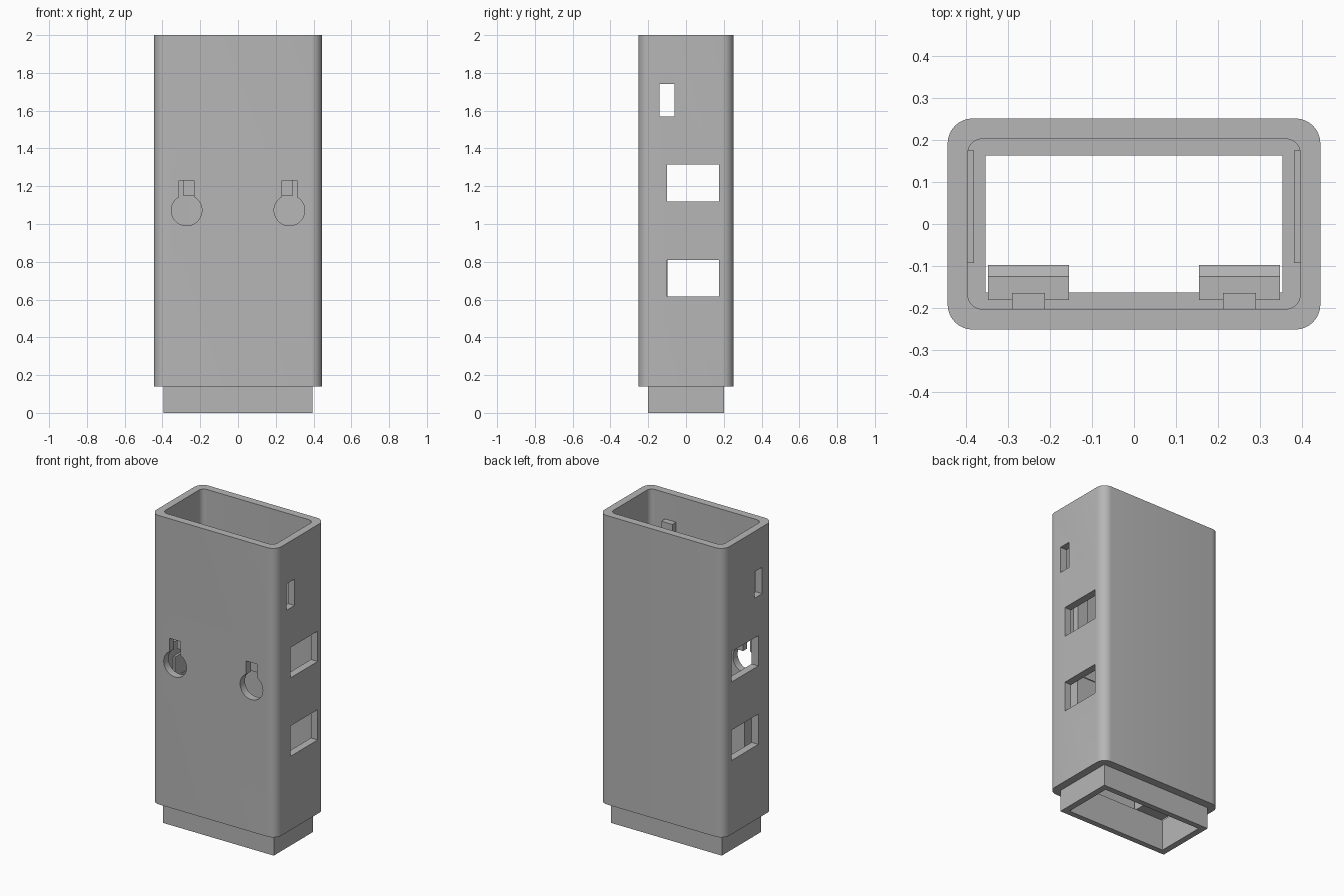
import bpy
import bmesh
import math

cube = bpy.data.objects.get("Cube")
if cube:
    bpy.data.objects.remove(cube, do_unlink=True)

GREY = (0.47, 0.47, 0.47, 1)
plastic = bpy.data.materials.new("grey_plastic")
plastic.use_nodes = True
plastic.diffuse_color = GREY
plastic.node_tree.nodes["Principled BSDF"].inputs["Base Color"].default_value = GREY


def finish(name, bm):
    bmesh.ops.recalc_face_normals(bm, faces=bm.faces)
    mesh = bpy.data.meshes.new(name)
    bm.to_mesh(mesh)
    bm.free()
    mesh.materials.append(plastic)
    obj = bpy.data.objects.new(name, mesh)
    bpy.context.collection.objects.link(obj)
    return obj


def box(name, xs, ys, zs, radius=0.0):
    """Box between limits, with optional rounded upright edges."""
    bm = bmesh.new()
    bmesh.ops.create_cube(bm, size=1)
    for v in bm.verts:
        v.co = [lim[0] if c < 0 else lim[1] for c, lim in zip(v.co, (xs, ys, zs))]
    if radius:
        upright = [e for e in bm.edges
                   if abs(e.verts[0].co.z - e.verts[1].co.z) > 0.01]
        bmesh.ops.bevel(bm, geom=upright, offset=radius, segments=8,
                        profile=0.5, affect='EDGES')
    return finish(name, bm)


def sleeve(name, half_x, half_y, zs, radius=0.0):
    return box(name, (-half_x, half_x), (-half_y, half_y), zs, radius)


def combine(target, tool, operation):
    mod = target.modifiers.new(operation.lower(), 'BOOLEAN')
    mod.operation = operation
    mod.solver = 'EXACT'
    mod.object = tool
    bpy.ops.object.select_all(action='DESELECT')
    bpy.context.view_layer.objects.active = target
    target.select_set(True)
    bpy.ops.object.modifier_apply(modifier=mod.name)
    bpy.data.objects.remove(tool, do_unlink=True)


# Rounded outer housing with a square plug at its foot
housing = sleeve("housing", 0.445, 0.252, (0.14, 2), 0.06)
combine(housing, sleeve("plug", 0.395, 0.2, (0, 0.17)), 'UNION')

# Main cavity and the narrower opening below its ledge
combine(housing, sleeve("cavity", 0.397, 0.203, (0.2, 2.1), 0.035), 'DIFFERENCE')
combine(housing, sleeve("opening", 0.355, 0.164, (-0.1, 0.3)), 'DIFFERENCE')

# Windows through both side walls
for ys, zs in (((-0.1, 0.175), (0.615, 0.81)),
               ((-0.1, 0.175), (1.12, 1.315)),
               ((-0.14, -0.06), (1.57, 1.74))):
    combine(housing, box("window", (-0.6, 0.6), ys, zs), 'DIFFERENCE')

# Keyholes in the front wall
for side in (-1, 1):
    x = side * 0.272
    bm = bmesh.new()
    bmesh.ops.create_cone(bm, cap_ends=True, segments=40, radius1=0.081,
                          radius2=0.081, depth=0.2)
    hole = finish("keyhole", bm)
    hole.rotation_euler.x = math.pi / 2
    hole.location = (x, -0.25, 1.072)
    bpy.context.view_layer.update()
    combine(housing, hole, 'DIFFERENCE')
    slot = box("slot", (x - 0.04, x + 0.04), (-0.35, -0.15), (1.07, 1.23))
    combine(housing, slot, 'DIFFERENCE')

bpy.ops.object.select_all(action='DESELECT')
housing.select_set(True)
bpy.context.view_layer.objects.active = housing
bpy.ops.object.shade_smooth_by_angle(angle=math.radians(30))

# Inner fittings on both sides
for side, word in ((-1, "right"), (1, "left")):
    x = side * 0.252
    box(word + "_rail", (x - 0.039, x + 0.039), (-0.204, -0.165), (1.15, 1.83))
    box(word + "_rib", sorted((side * 0.382, side * 0.398)), (-0.093, 0.175), (0.9, 1.03))

    # Post with a chamfered upper inner edge
    post = box(word + "_post", (x - 0.097, x + 0.097), (-0.182, -0.098), (0.2, 0.92))
    bm = bmesh.new()
    bm.from_mesh(post.data)
    edge = [e for e in bm.edges
            if all(v.co.y > -0.1 and v.co.z > 0.9 for v in e.verts)]
    bmesh.ops.bevel(bm, geom=edge, offset=0.027, segments=1, affect='EDGES')
    bm.to_mesh(post.data)
    bm.free()
